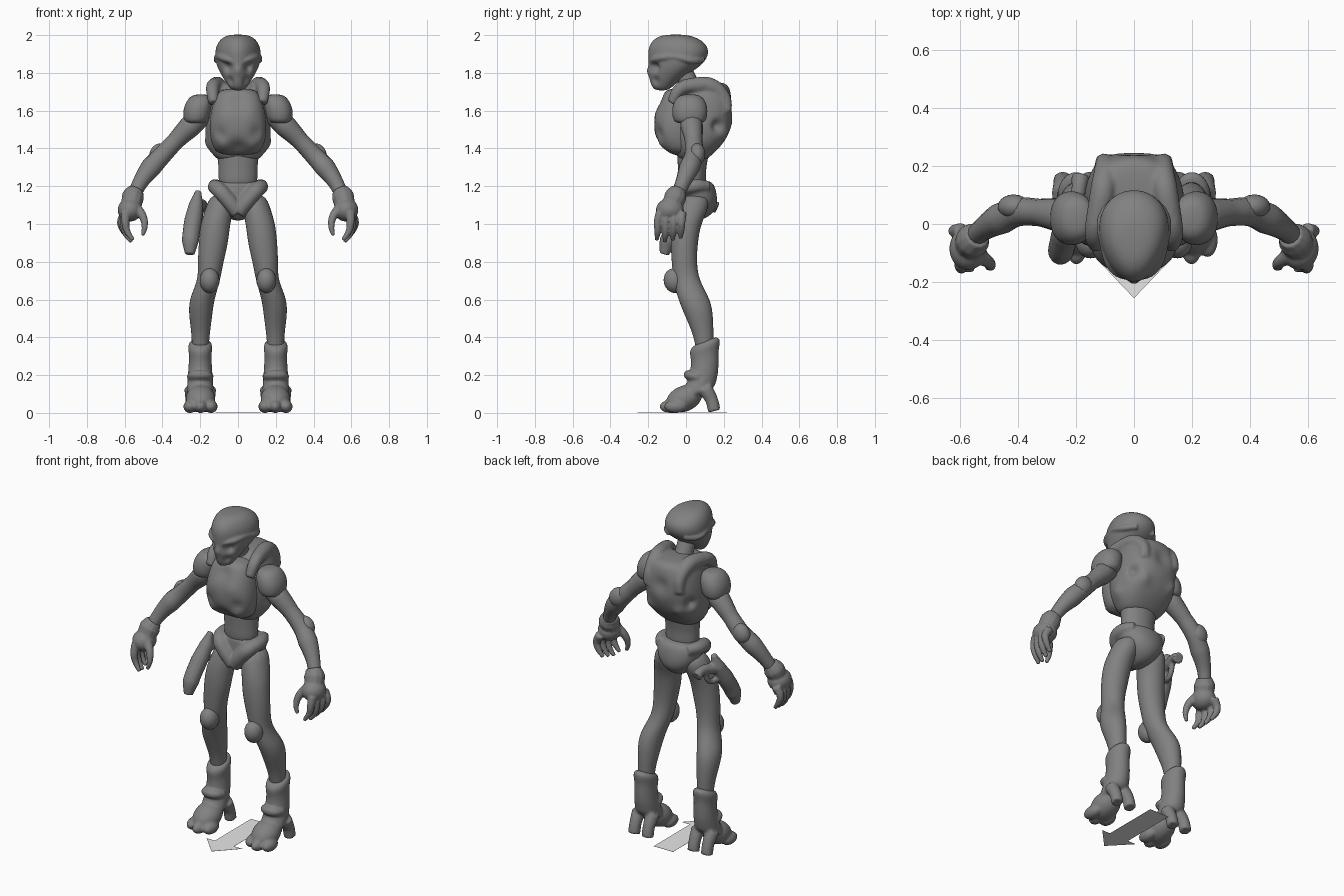
import bpy, bmesh
from math import sin, cos, pi, exp, radians
from mathutils import Vector, Matrix

cube = bpy.data.objects.get("Cube")
if cube:
    bpy.data.objects.remove(cube, do_unlink=True)

def make_material(name, value):
    mat = bpy.data.materials.new(name)
    mat.use_nodes = True
    mat.diffuse_color = (value, value, value, 1)
    mat.node_tree.nodes["Principled BSDF"].inputs["Base Color"].default_value = mat.diffuse_color
    return mat

body_grey = make_material("body grey", .22)
pale_grey = make_material("pale grey", .8)

def add_object(name, data):
    obj = bpy.data.objects.new(name, data)
    bpy.context.collection.objects.link(obj)
    return obj

def select_only(objects):
    bpy.ops.object.select_all(action='DESELECT')
    for obj in objects:
        obj.select_set(True)
    bpy.context.view_layer.objects.active = objects[0]

def finish(obj, mat=body_grey):
    """Apply modifiers or curves, then colour and smooth the mesh."""
    select_only([obj])
    bpy.ops.object.convert(target='MESH')
    obj = bpy.context.view_layer.objects.active
    obj.data.materials.clear()
    obj.data.materials.append(mat)
    bpy.ops.object.shade_smooth_by_angle(angle=radians(60))
    return obj

def add_mesh(name, bm):
    mesh = bpy.data.meshes.new(name)
    bmesh.ops.recalc_face_normals(bm, faces=bm.faces[:])
    bm.to_mesh(mesh)
    bm.free()
    return add_object(name, mesh)

def loft(name, rings, square=1.0, taper=0.0, tilt=0.0, sides=12):
    """Stack of level ovals (x, y, z, half width, half depth), smoothed."""
    bm = bmesh.new()
    loops = []
    for x, y, z, rx, ry in rings:
        loop = []
        for i in range(sides):
            c, s = cos(2 * pi * i / sides), sin(2 * pi * i / sides)
            u = abs(c) ** square * (1 if c > 0 else -1)
            v = abs(s) ** square * (1 if s > 0 else -1)
            u *= 1 + taper * v
            loop.append(bm.verts.new((x + u * rx * 1.04, y + v * ry * 1.04, z + tilt * v * ry)))
        loops.append(loop)
    for a, b in zip(loops, loops[1:]):
        for i in range(sides):
            j = (i + 1) % sides
            bm.faces.new((a[i], a[j], b[j], b[i]))
    bm.faces.new(loops[0])
    bm.faces.new(loops[-1])
    obj = add_mesh(name, bm)
    sub = obj.modifiers.new("smooth", 'SUBSURF')
    sub.levels = sub.render_levels = 2
    return finish(obj)

def tube(name, points):
    """Rounded limb through points (x, y, z, radius)."""
    curve = bpy.data.curves.new(name, 'CURVE')
    curve.dimensions = '3D'
    curve.bevel_depth, curve.bevel_resolution, curve.resolution_u = 1, 4, 6
    curve.use_fill_caps = True
    spline = curve.splines.new('BEZIER')
    spline.bezier_points.add(len(points) - 1)
    for p, (x, y, z, r) in zip(spline.bezier_points, points):
        p.co, p.radius = (x, y, z), r
        p.handle_left_type = p.handle_right_type = 'AUTO'
    return finish(add_object(name, curve))

def ball(name, centre, size, turn=(0, 0, 0)):
    bpy.ops.mesh.primitive_uv_sphere_add(segments=24, ring_count=14, location=centre, rotation=turn)
    obj = bpy.context.object
    obj.name, obj.scale = name, size
    bpy.ops.object.transform_apply()
    return finish(obj)

def fuse(name, parts, voxel=.008, rounds=3):
    """Melt overlapping parts into one skin."""
    select_only(parts)
    bpy.ops.object.join()
    obj = bpy.context.view_layer.objects.active
    obj.name = name
    remesh = obj.modifiers.new("skin", 'REMESH')
    remesh.mode, remesh.voxel_size = 'VOXEL', voxel
    obj.modifiers.new("relax", 'SMOOTH').iterations = rounds
    return finish(obj)

def sculpt(obj, centre, radius, push):
    """Soft push of the surface, repeated on both sides."""
    for side in ((1, -1) if centre[0] else (1,)):
        mid = Vector((centre[0] * side, centre[1], centre[2]))
        move = Vector((push[0] * side, push[1], push[2]))
        for v in obj.data.vertices:
            v.co += move * exp(-((v.co - mid).length / radius) ** 2)

def pair(obj):
    """Name the left part and add its mirrored right twin."""
    name = obj.name
    twin = add_object("right_" + name, obj.data.copy())
    twin.data.transform(Matrix.Scale(-1, 4, (1, 0, 0)))
    twin.data.flip_normals()
    obj.name = "left_" + name

# Head: egg dome, narrow muzzle, sunken eyes under a brow that runs back
skull = loft("head", [(0, -.13, 1.705, .03, .035), (0, -.125, 1.735, .055, .062),
                      (0, -.1, 1.785, .085, .098), (0, -.06, 1.835, .112, .138),
                      (0, -.042, 1.88, .12, .158), (0, -.04, 1.93, .119, .162),
                      (0, -.045, 1.97, .1, .135), (0, -.055, 1.995, .07, .09),
                      (0, -.055, 2.003, .03, .04)], taper=.2)
brows = [tube("brow", [(0, -.185, 1.845, .014), (side * .06, -.165, 1.87, .018),
                       (side * .105, -.06, 1.885, .016), (side * .105, .03, 1.865, .018),
                       (side * .05, .09, 1.87, .018)]) for side in (1, -1)]
head = fuse("head", [skull] + brows, .007)
sculpt(head, (.055, -.17, 1.83), .028, (-.006, .025, 0))
sculpt(head, (0, -.2, 1.81), .025, (0, -.01, 0))
sculpt(head, (.05, -.17, 1.76), .025, (-.01, .01, 0))
tube("neck", [(0, .05, 1.66, .07), (0, .02, 1.73, .052), (0, -.02, 1.82, .05)])

# Torso: back shell with melted collar rolls, then the breast plate
shell = loft("back_shell", [(0, .12, 1.755, .1, .09), (0, .1, 1.715, .145, .135),
                            (0, .085, 1.6, .17, .175), (0, .07, 1.5, .175, .168),
                            (0, .06, 1.42, .165, .135), (0, .04, 1.36, .13, .09),
                            (0, .035, 1.33, .095, .06)], square=.8)
rolls = [tube("collar", [(side * .13, -.075, 1.64, .028), (side * .135, -.03, 1.715, .036),
                         (side * .12, .05, 1.735, .042), (side * .105, .13, 1.73, .045),
                         (side * .1, .2, 1.67, .036), (side * .105, .215, 1.59, .03)])
         for side in (1, -1)]
shell = fuse("back_shell", [shell] + rolls, .009, 5)
sculpt(shell, (0, .25, 1.62), .05, (0, -.018, 0))
sculpt(shell, (.1, .2, 1.47), .04, (0, .015, 0))
sculpt(shell, (.15, .17, 1.52), .03, (-.02, -.02, 0))
sculpt(shell, (.17, .05, 1.42), .04, (.012, 0, 0))
plate = loft("breast_plate", [(0, -.03, 1.72, .085, .07), (0, -.045, 1.68, .12, .085),
                              (0, -.05, 1.59, .145, .11), (0, -.055, 1.5, .153, .118),
                              (0, -.045, 1.42, .14, .103), (0, -.02, 1.36, .105, .07)], square=.8)
sculpt(plate, (0, -.16, 1.37), .05, (0, .03, .025))
sculpt(plate, (.065, -.16, 1.58), .045, (0, -.01, 0))
sculpt(plate, (.1, -.15, 1.48), .03, (-.004, .016, 0))
sculpt(plate, (.08, -.14, 1.41), .03, (.004, -.014, 0))
sculpt(plate, (0, -.15, 1.66), .04, (0, .014, 0))

# Waist and pelvis with a V-shaped belt
loft("waist", [(0, .04, 1.42, .115, .09), (0, .035, 1.34, .108, .08),
               (0, .03, 1.27, .1, .072), (0, .035, 1.17, .108, .08)])
pelvis = loft("pelvis", [(0, .045, 1.235, .11, .085), (0, .055, 1.2, .135, .1),
                         (0, .06, 1.13, .13, .108), (0, .055, 1.07, .09, .105),
                         (0, .03, 1.015, .035, .06)], square=.9)
belt = [tube("belt", [(side * .09, .12, 1.2, .03), (side * .122, .04, 1.2, .038),
                      (side * .1, -.03, 1.18, .042), (side * .055, -.045, 1.13, .042),
                      (0, -.04, 1.06, .04)]) for side in (1, -1)]
fuse("pelvis", [pelvis] + belt)

# Shoulder pads flared low and outward, arms, elbow pads
pair(loft("shoulder_pad", [(.225, .02, 1.53, .05, .07), (.22, .02, 1.555, .07, .09),
                           (.215, .02, 1.61, .076, .096), (.2, .02, 1.66, .068, .08),
                           (.195, .02, 1.688, .04, .045)], square=.9))
pair(tube("arm", [(.17, .02, 1.59, .05), (.25, .03, 1.52, .06), (.33, .04, 1.44, .047),
                  (.405, .04, 1.36, .05), (.46, .018, 1.3, .055),
                  (.52, -.018, 1.215, .04), (.555, -.05, 1.14, .034)]))
pair(ball("elbow_pad", (.415, .06, 1.37), (.052, .042, .06), (0, -.6, 0)))

# Hands: flared cuff, broad palm, curled fingers and thumb
hand = [tube("cuff", [(.538, -.04, 1.18, .044), (.555, -.055, 1.145, .06), (.565, -.075, 1.1, .055)]),
        ball("palm", (.572, -.085, 1.075), (.065, .074, .062))]
for i in range(4):
    y = -.15 + i * .042
    drop, inward = .01 * abs(i - 1), .008 * (3 - i)
    hand.append(tube("finger", [(.595, y * .9, 1.06, .026), (.62 - inward, y, 1.01, .021),
                                (.612 - inward, y, .955 + drop, .018),
                                (.58 - inward, y - .005, .905 + drop, .011)]))
hand.append(tube("thumb", [(.535, -.11, 1.08, .028), (.504, -.13, 1.04, .022),
                           (.494, -.145, .99, .017), (.505, -.15, .94, .01)]))
pair(fuse("hand", hand, .006, 2))

# Legs and knee pads
pair(loft("leg", [(.085, .045, 1.16, .06, .075), (.098, .03, 1.08, .075, .09),
                  (.12, .0, 1, .078, .078), (.13, -.01, .9, .078, .072),
                  (.145, -.01, .8, .068, .066), (.152, .0, .7, .058, .068),
                  (.195, .045, .6, .068, .087), (.198, .073, .5, .06, .072),
                  (.198, .095, .4, .045, .05), (.2, .1, .3, .045, .045)]))
pair(ball("knee_pad", (.15, -.06, .7), (.052, .058, .066), (.2, 0, 0)))

# Boots: slanted top rim, ankle folds, splayed toes and heavy forked heel
boot = [loft("shaft", [(.2, .1, .385, .05, .068), (.2, .1, .352, .068, .084),
                       (.2, .1, .31, .058, .072), (.2, .098, .25, .062, .075),
                       (.2, .09, .19, .066, .082), (.2, .068, .14, .07, .095),
                       (.2, .05, .08, .074, .1)], tilt=.4),
        tube("ankle_fold", [(.145, .07, .19, .02), (.17, .02, .2, .024),
                            (.23, .02, .2, .024), (.255, .07, .19, .02)]),
        ball("instep", (.198, -.01, .075), (.078, .1, .068), (.4, 0, 0))]
for x, y in ((.143, -.055), (.198, -.08), (.254, -.055)):
    boot.append(ball("toe", (x, y, .034), (.035, .06, .035)))
for x in (.155, .245):
    boot.append(tube("heel_spur", [(x, .1, .13, .04), (x, .135, .07, .034), (x, .15, .01, .034)]))
pair(fuse("boot", boot, .008, 2))

# Holstered sidearm on the right thigh
holster = [tube("barrel", [(-.255, -.115, .84, .026), (-.252, -.095, .91, .046),
                           (-.237, -.035, 1.02, .048), (-.222, .01, 1.1, .04),
                           (-.21, .035, 1.175, .016)]),
           tube("grip", [(-.22, .01, 1.09, .034), (-.2, .07, 1.1, .03),
                         (-.19, .12, 1.105, .026), (-.185, .165, 1.085, .032)]),
           tube("guard", [(-.225, -.01, 1.03, .02), (-.205, .06, 1.02, .016), (-.195, .1, 1.09, .016)])]
fuse("holster", holster, .007, 2)

# Flat ground arrow pointing forward
bm = bmesh.new()
half = [(0, -.256), (.12, -.13), (.065, -.13), (.065, .218)]
outline = half + [(-x, y) for x, y in reversed(half[1:])]
face = bm.faces.new([bm.verts.new((x, y, .003)) for x, y in outline])
top = bmesh.ops.extrude_face_region(bm, geom=[face])["geom"]
bmesh.ops.translate(bm, vec=(0, 0, .001), verts=[g for g in top if isinstance(g, bmesh.types.BMVert)])
finish(add_mesh("ground_arrow", bm), pale_grey)
